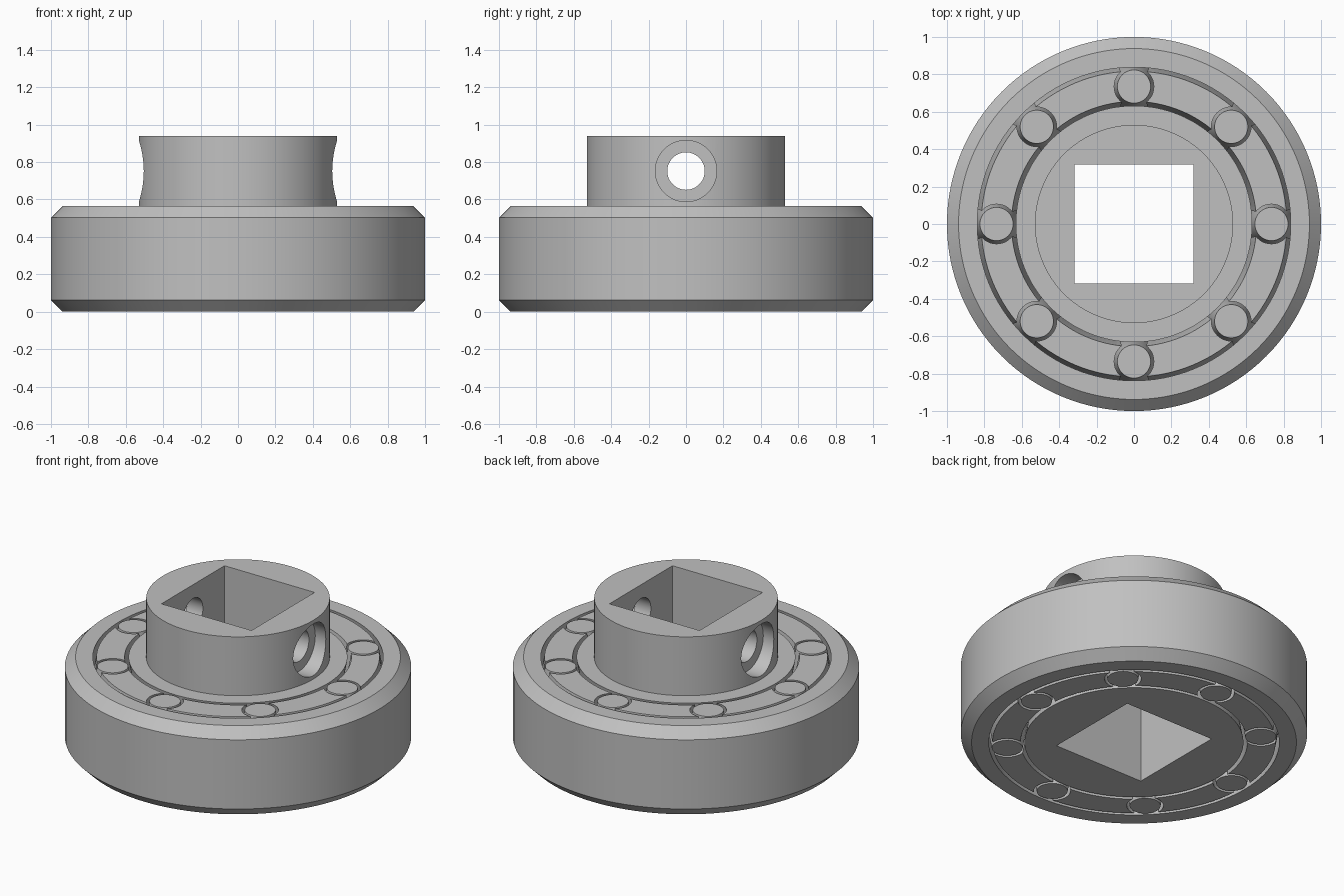
import bpy, bmesh
from math import pi, tau, cos, sin, radians
from mathutils import Matrix, Vector

cube = bpy.data.objects.get("Cube")
if cube:
    bpy.data.objects.remove(cube, do_unlink=True)

H = 0.565          # bearing height
MID = H / 2
BULGE = 0.05       # how far the rolling surfaces swell at mid height
TRACK = 0.735      # radius of the circle the rollers sit on
COUNT = 8

grey = bpy.data.materials.new("plain grey")
grey.use_nodes = True
colour = (0.53, 0.53, 0.53, 1)
grey.diffuse_color = colour
grey.node_tree.nodes["Principled BSDF"].inputs["Base Color"].default_value = colour


def revolve(bm, profile, segments, closed=False, matrix=Matrix()):
    """Spin (radius, z) points about z; open profiles are capped at both ends."""
    rings = [[bm.verts.new(matrix @ Vector((r * cos(tau * i / segments), r * sin(tau * i / segments), z)))
              for i in range(segments)] for r, z in profile]
    pairs = list(zip(rings, rings[1:]))
    if closed:
        pairs.append((rings[-1], rings[0]))
    else:
        bm.faces.new(rings[0])
        bm.faces.new(rings[-1])
    for a, b in pairs:
        for i in range(segments):
            j = (i + 1) % segments
            bm.faces.new((a[i], a[j], b[j], b[i]))


def finish(bm, name):
    bmesh.ops.recalc_face_normals(bm, faces=bm.faces)
    mesh = bpy.data.meshes.new(name)
    bm.to_mesh(mesh)
    bm.free()
    mesh.materials.append(grey)
    ob = bpy.data.objects.new(name, mesh)
    bpy.context.collection.objects.link(ob)
    return ob


def select(ob):
    bpy.ops.object.select_all(action='DESELECT')
    ob.select_set(True)
    bpy.context.view_layer.objects.active = ob


def cut(ob, cutter):
    mod = ob.modifiers.new("cut", 'BOOLEAN')
    mod.operation = 'DIFFERENCE'
    mod.solver = 'EXACT'
    mod.object = cutter
    cutter.hide_render = True
    select(ob)
    bpy.ops.object.modifier_apply(modifier=mod.name)
    bpy.data.objects.remove(cutter, do_unlink=True)


def smooth(ob):
    select(ob)
    bpy.ops.object.shade_smooth_by_angle(angle=radians(25))


def spots():
    for i in range(COUNT):
        yield Matrix.Rotation(tau * i / COUNT, 4, 'Z') @ Matrix.Translation((TRACK, 0, 0))


# Outer ring with chamfered rims and a V-shaped race
bm = bmesh.new()
c = 0.062
revolve(bm, [(1 - c, 0), (1, c), (1, H - c), (1 - c, H),
             (0.838, H), (0.838 + BULGE, MID), (0.838, 0)], 128, closed=True)
smooth(finish(bm, "outer_ring"))

# Inner ring with raised collar
bm = bmesh.new()
revolve(bm, [(0.632, 0), (0.632 - BULGE, MID), (0.632, H), (0.53, H), (0.53, 0.94)], 128)
hub = finish(bm, "inner_ring_and_collar")

# Square shaft hole
bm = bmesh.new()
bmesh.ops.create_cube(bm, size=1, matrix=Matrix.Translation((0, 0, 0.5)) @ Matrix.Diagonal((0.635, 0.635, 2, 1)))
cut(hub, finish(bm, "square_cutter"))

# Cross hole with a counterbore at each end
bm = bmesh.new()
turn = Matrix.Translation((0, 0, 0.752)) @ Matrix.Rotation(pi / 2, 4, 'Y')
revolve(bm, [(0.164, -0.7), (0.164, -0.43), (0.1, -0.43),
             (0.1, 0.43), (0.164, 0.43), (0.164, 0.7)], 64, matrix=turn)
cut(hub, finish(bm, "screw_cutter"))
smooth(hub)

# Spacers: a swollen ring split by the roller pockets
bm = bmesh.new()
revolve(bm, [(0.655, 0), (0.655 - BULGE, MID), (0.655, H),
             (0.817, H), (0.817 + BULGE, MID), (0.817, 0)], 128, closed=True)
spacers = finish(bm, "spacers")
bm = bmesh.new()
slope = BULGE / MID
for m in spots():
    revolve(bm, [(0.106 - slope * 0.1, -0.1), (0.106 + BULGE, MID),
                 (0.106 - slope * 0.1, H + 0.1)], 48, matrix=m)
cut(spacers, finish(bm, "pocket_cutter"))
smooth(spacers)

# Barrel rollers
for n, m in enumerate(spots()):
    bm = bmesh.new()
    revolve(bm, [(0.089, 0), (0.089 + BULGE, MID), (0.089, H)], 48, matrix=m)
    smooth(finish(bm, f"roller_{n + 1}"))
